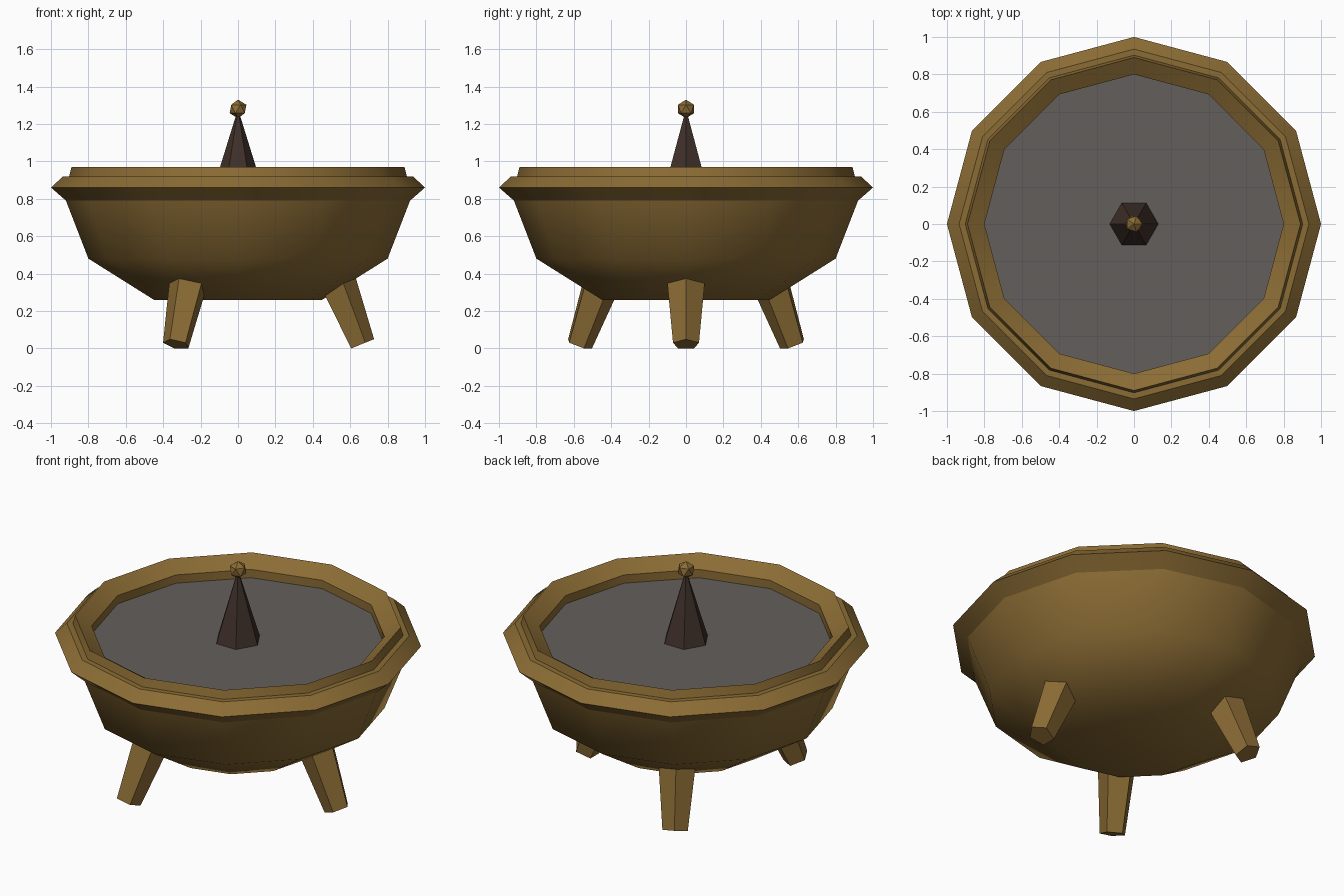
import bpy, bmesh, math
from mathutils import Matrix, Vector

if "Cube" in bpy.data.objects:
    bpy.data.objects.remove(bpy.data.objects["Cube"])


def material(name, rgb):
    m = bpy.data.materials.new(name)
    m.diffuse_color = (*rgb, 1)
    m.use_nodes = True
    m.node_tree.nodes["Principled BSDF"].inputs["Base Color"].default_value = m.diffuse_color
    return m


BRONZE = material("bronze", (0.26, 0.15, 0.035))
WATER = material("grey_water", (0.125, 0.113, 0.105))
DARK = material("dark_wood", (0.050, 0.030, 0.022))


def finish(name, bm, mat, smooth=None):
    bmesh.ops.recalc_face_normals(bm, faces=bm.faces)
    mesh = bpy.data.meshes.new(name)
    bm.to_mesh(mesh)
    bm.free()
    mesh.materials.append(mat)
    ob = bpy.data.objects.new(name, mesh)
    bpy.context.collection.objects.link(ob)
    if smooth:
        bpy.ops.object.select_all(action='DESELECT')
        bpy.context.view_layer.objects.active = ob
        ob.select_set(True)
        bpy.ops.object.shade_smooth_by_angle(angle=math.radians(smooth))
    return ob


def lathe(name, profile, mat, closed, smooth, sides=12):
    """Turn an (r, z) profile about z; an open profile gets a flat bottom cap."""
    bm = bmesh.new()
    rings = [[bm.verts.new((r * math.cos(2 * math.pi * i / sides),
                            r * math.sin(2 * math.pi * i / sides), z))
              for i in range(sides)] for r, z in profile]
    pairs = list(zip(rings, rings[1:])) + ([(rings[-1], rings[0])] if closed else [])
    for a, b in pairs:
        for i in range(sides):
            j = (i + 1) % sides
            bm.faces.new((a[i], a[j], b[j], b[i]))
    if not closed:
        bm.faces.new(rings[0])
    return finish(name, bm, mat, smooth)


def cone(name, r1, r2, depth, sides, matrix, mat):
    bm = bmesh.new()
    bmesh.ops.create_cone(bm, cap_ends=True, segments=sides, radius1=r1,
                          radius2=r2, depth=depth, matrix=matrix)
    return finish(name, bm, mat)


# Basin: smooth bowl, projecting band and bevelled rim
lathe("bowl", [(0.45, 0.26), (0.80, 0.48), (0.92, 0.79)], BRONZE, False, 60)
lathe("outer_band", [(0.90, 0.79), (0.92, 0.79), (1.0, 0.86), (0.935, 0.92), (0.88, 0.92)],
      BRONZE, True, 35)
lathe("rim", [(0.905, 0.91), (0.89, 0.97), (0.80, 0.91), (0.80, 0.84)], BRONZE, True, 35)

# Water surface
bm = bmesh.new()
bmesh.ops.create_circle(bm, cap_ends=True, segments=12, radius=0.805,
                        matrix=Matrix.Translation((0, 0, 0.86)) @ Matrix.Rotation(math.pi / 2, 4, 'Z'))
finish("water", bm, WATER)

# Central spire (a vertex points along x) and its ball
spin = Matrix.Rotation(math.pi / 2, 4, 'Z')
cone("spire", 0.13, 0.0, 0.42, 6, Matrix.Translation((0, 0, 1.07)) @ spin, DARK)
bm = bmesh.new()
bmesh.ops.create_icosphere(bm, subdivisions=1, radius=0.05,
                           matrix=Matrix.Translation((0, 0, 1.28)))
finish("spire_ball", bm, BRONZE)

# Three splayed, tapered five-sided legs with a corner facing outward
tilt, length = math.radians(22), 0.45
foot = Vector((0.66, 0, 0.022))
axis = Vector((-math.sin(tilt), 0, math.cos(tilt)))
for k in range(3):
    place = (Matrix.Rotation(k * 2 * math.pi / 3, 4, 'Z')
             @ Matrix.Translation(foot + axis * length / 2)
             @ Matrix.Rotation(-tilt, 4, 'Y')
             @ Matrix.Rotation(-math.pi / 2, 4, 'Z'))
    cone(f"leg_{k + 1}", 0.073, 0.115, length, 5, place, BRONZE)
